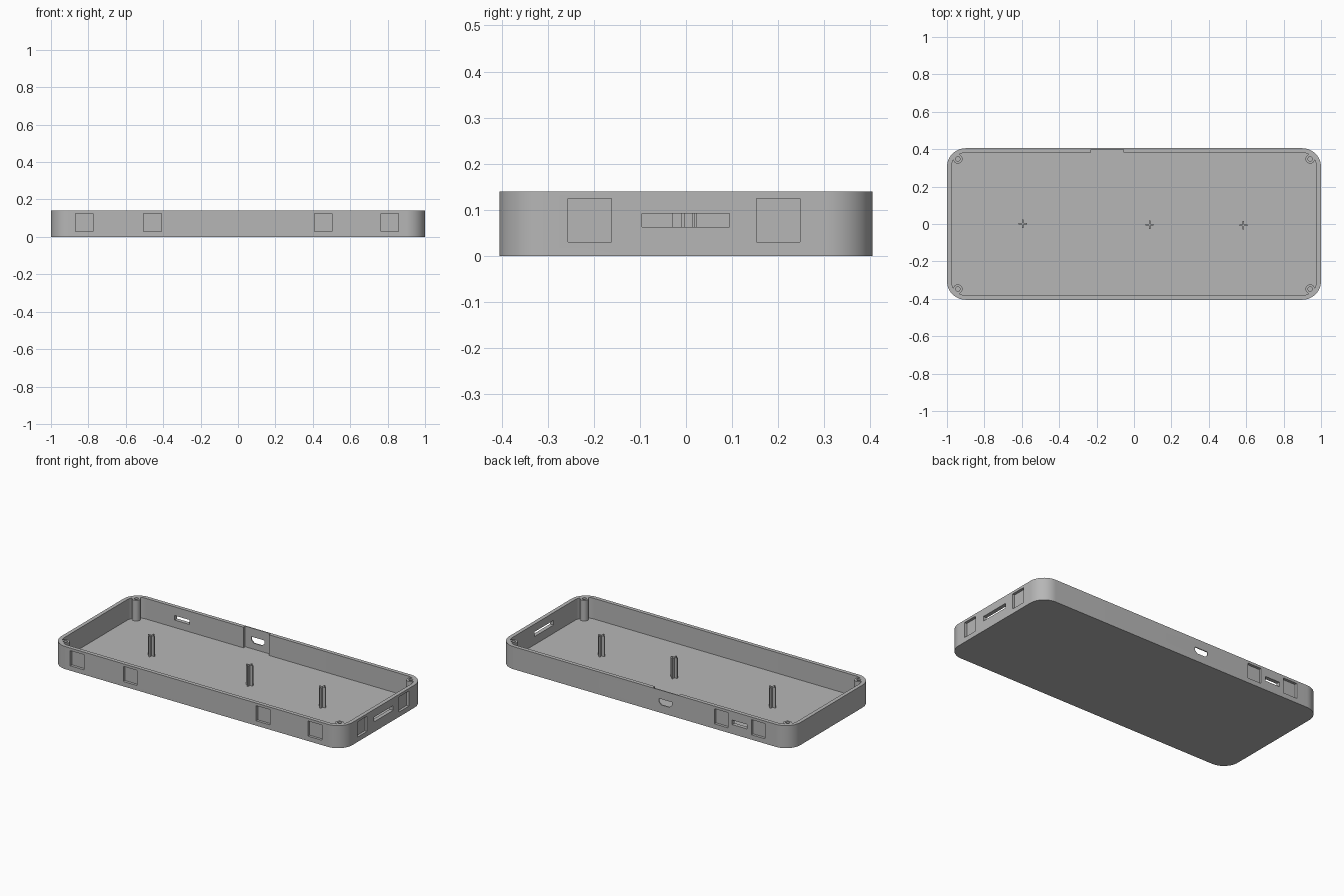
import bpy, bmesh, math

cube = bpy.data.objects.get("Cube")
if cube:
    bpy.data.objects.remove(cube, do_unlink=True)

HX, HY, HEIGHT = 1.0, 0.405, 0.14      # half length, half width, height
WALL, FLOOR, RADIUS = 0.024, 0.012, 0.1
POCKET, DEPTH, POCKET_Z = 0.094, 0.016, 0.077

grey = bpy.data.materials.new("plain_grey")
grey.use_nodes = True
colour = (0.47, 0.47, 0.47, 1)
grey.diffuse_color = colour
grey.node_tree.nodes["Principled BSDF"].inputs["Base Color"].default_value = colour


def prism(name, outline, low, high, axis="z"):
    """Extrude a counter-clockwise 2D outline along z, or an x-z outline along y."""
    bm = bmesh.new()
    place = (lambda a, b, h: (a, b, h)) if axis == "z" else (lambda a, b, h: (a, h, b))
    bottom = [bm.verts.new(place(a, b, low)) for a, b in outline]
    top = [bm.verts.new(place(a, b, high)) for a, b in outline]
    bm.faces.new(bottom[::-1])
    bm.faces.new(top)
    for i in range(len(outline)):
        j = (i + 1) % len(outline)
        bm.faces.new((bottom[i], bottom[j], top[j], top[i]))
    bmesh.ops.recalc_face_normals(bm, faces=bm.faces)
    mesh = bpy.data.meshes.new(name)
    bm.to_mesh(mesh)
    bm.free()
    mesh.materials.append(grey)
    obj = bpy.data.objects.new(name, mesh)
    bpy.context.collection.objects.link(obj)
    return obj


def rounded(hx, hy, r, steps=16):
    pts = []
    for k, (sx, sy) in enumerate([(1, 1), (-1, 1), (-1, -1), (1, -1)]):
        for i in range(steps + 1):
            a = math.pi / 2 * (k + i / steps)
            pts.append((sx * (hx - r) + r * math.cos(a), sy * (hy - r) + r * math.sin(a)))
    return pts


def circle(x, y, r, n=32):
    return [(x + r * math.cos(2 * math.pi * i / n), y + r * math.sin(2 * math.pi * i / n))
            for i in range(n)]


def box(name, x0, x1, y0, y1, z0, z1):
    return prism(name, [(x0, y0), (x1, y0), (x1, y1), (x0, y1)], z0, z1)


def combine(target, tool, operation="DIFFERENCE"):
    """Apply a boolean and discard the tool."""
    tool.hide_render = True
    mod = target.modifiers.new("combine", "BOOLEAN")
    mod.operation, mod.object, mod.solver = operation, tool, "EXACT"
    bpy.context.view_layer.objects.active = target
    bpy.ops.object.modifier_apply(modifier=mod.name)
    bpy.data.objects.remove(tool, do_unlink=True)


# Tray shell: rounded block with its cavity
tray = prism("tray_shell", rounded(HX, HY, RADIUS), 0, HEIGHT)
combine(tray, prism("cavity", rounded(HX - WALL, HY - WALL, RADIUS - WALL), FLOOR, HEIGHT + 0.1))

# Corner screw bosses with holes
for sx in (-1, 1):
    for sy in (-1, 1):
        x, y = sx * 0.942, sy * 0.348
        combine(tray, prism("boss", circle(x, y, 0.025), FLOOR / 2, HEIGHT), "UNION")
        combine(tray, prism("screw_hole", circle(x, y, 0.012), 0.03, HEIGHT + 0.1))

# Square outer pockets on the front, back and +x end
half = POCKET / 2
low, high = POCKET_Z - half, POCKET_Z + half
for x in (-0.822, -0.457, 0.455, 0.812):
    combine(tray, box("pocket", x - half, x + half, -HY - 0.1, -HY + DEPTH, low, high))
for x in (-0.78, -0.525):
    combine(tray, box("pocket", x - half, x + half, HY - DEPTH, HY + 0.1, low, high))
for y in (-0.209, 0.2):
    combine(tray, box("pocket", HX - DEPTH, HX + 0.1, y - half, y + half, low, high))

# Slots through the +x end and the back
combine(tray, box("end_slot", HX - 0.05, HX + 0.1, -0.096, 0.094, 0.063, 0.092))
combine(tray, box("back_slot", -0.703, -0.601, HY - 0.05, HY + 0.1, 0.058, 0.086))

# Thinned back wall with the tapered plug opening
combine(tray, box("thin_recess", -0.23, -0.055, HY - 0.05, HY - 0.006, FLOOR, HEIGHT + 0.1))
plug = [(-0.187, 0.086), (-0.187, 0.066), (-0.17, 0.05),
        (-0.114, 0.05), (-0.097, 0.066), (-0.097, 0.086)]
combine(tray, prism("plug_opening", plug, HY - 0.04, HY + 0.1, "y"))

bpy.ops.object.select_all(action="DESELECT")
tray.select_set(True)
bpy.context.view_layer.objects.active = tray
bpy.ops.object.shade_smooth_by_angle(angle=math.radians(30))

# Cross-section support posts on the floor
a, t = 0.022, 0.004
cross = [(t, t), (t, a), (-t, a), (-t, t), (-a, t), (-a, -t),
         (-t, -t), (-t, -a), (t, -a), (t, -t), (a, -t), (a, t)]
for name, x, y in (("left", 0.585, -0.007), ("middle", 0.083, -0.004), ("right", -0.595, 0.001)):
    prism(name + "_support_post", [(x + u, y + v) for u, v in cross], FLOOR - 0.004, HEIGHT - 0.002)
